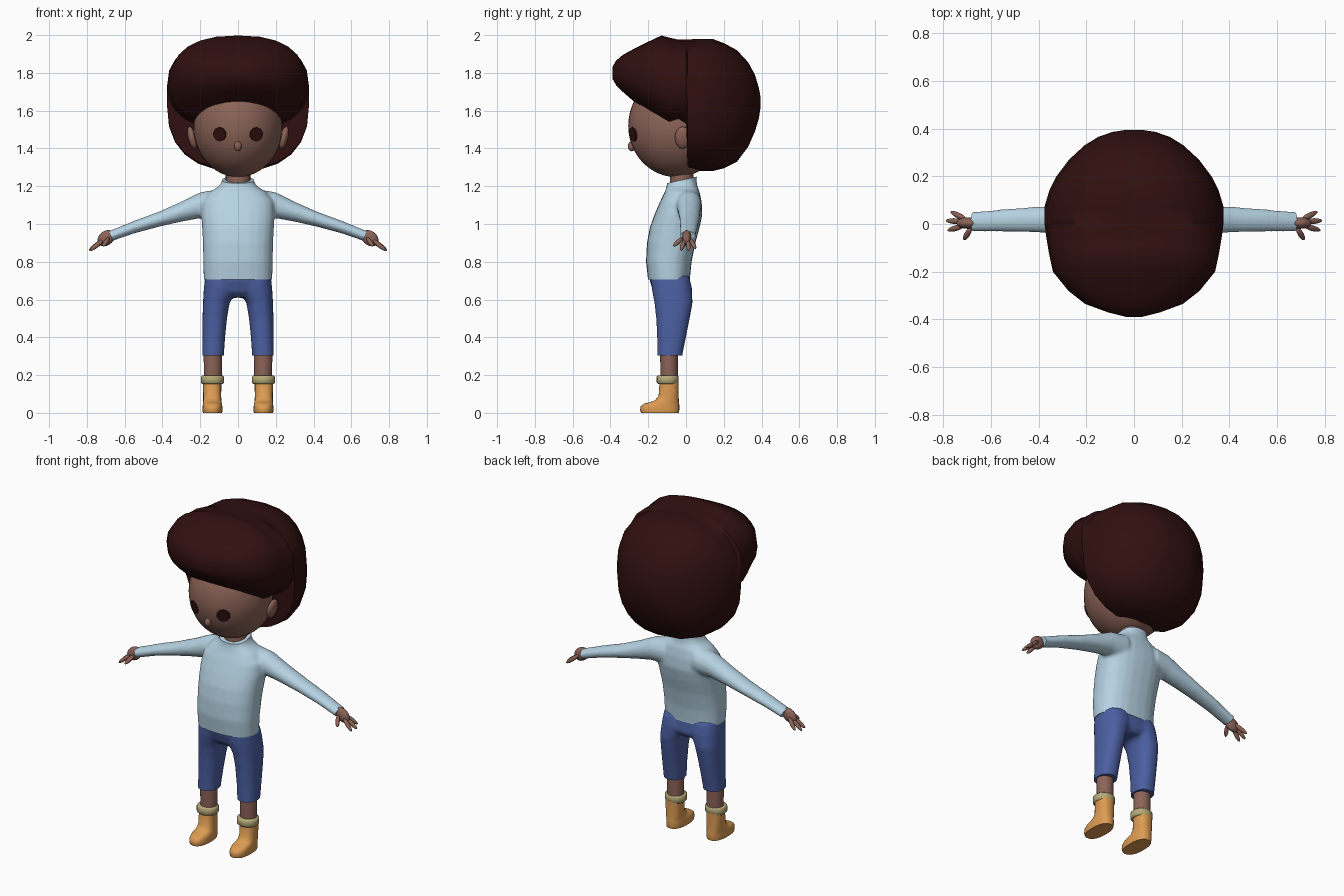
import bpy, bmesh, math
from mathutils import Matrix, Vector

if "Cube" in bpy.data.objects:
    bpy.data.objects.remove(bpy.data.objects["Cube"], do_unlink=True)


def material(name, rgb):
    m = bpy.data.materials.new(name)
    m.use_nodes = True
    m.diffuse_color = (*rgb, 1)
    bsdf = m.node_tree.nodes["Principled BSDF"]
    bsdf.inputs["Base Color"].default_value = (*rgb, 1)
    bsdf.inputs["Roughness"].default_value = 0.8
    return m


SKIN = material("brown skin", (0.26, 0.125, 0.095))
HAIR = material("dark brown hair", (0.03, 0.005, 0.005))
SHIRT = material("light blue cloth", (0.47, 0.65, 0.77))
PANTS = material("denim blue", (0.07, 0.115, 0.36))
BOOT = material("tan leather", (0.72, 0.33, 0.085))
CUFF = material("khaki knit", (0.46, 0.40, 0.19))


def finish(bm, name, mat, mirror=False, angle=45):
    """Turn a bmesh into a smooth shaded object."""
    bmesh.ops.recalc_face_normals(bm, faces=bm.faces)
    me = bpy.data.meshes.new(name)
    bm.to_mesh(me)
    bm.free()
    me.polygons.foreach_set("use_smooth", [True] * len(me.polygons))
    me.set_sharp_from_angle(angle=math.radians(angle))
    me.materials.append(mat)
    ob = bpy.data.objects.new(name, me)
    bpy.context.collection.objects.link(ob)
    if mirror:
        ob.modifiers.new("Mirror", "MIRROR")
    return ob


def loft(bm, axis, rings, n=24, power=2.4, flip=1):
    """Skin rounded rings; each ring is (position, low, high, low, high)."""
    loops = []
    for pos, a0, a1, b0, b1 in rings:
        loop = []
        for i in range(n):
            t = math.tau * i / n
            c, s = math.cos(t), math.sin(t)
            u = math.copysign(abs(c) ** (2 / power), c)
            v = math.copysign(abs(s) ** (2 / power), s)
            a = (a0 + a1) / 2 + u * (a1 - a0) / 2
            b = (b0 + b1) / 2 + v * (b1 - b0) / 2
            p = {"x": (pos, a, b), "y": (a, pos, b), "z": (a, b, pos)}[axis]
            loop.append(bm.verts.new((p[0] * flip, p[1], p[2])))
        loops.append(loop)
    for lo, hi in zip(loops, loops[1:]):
        for i in range(n):
            j = (i + 1) % n
            bm.faces.new((lo[i], lo[j], hi[j], hi[i]))
    bm.faces.new(loops[0])
    bm.faces.new(loops[-1])


def blob(bm, center, radii, direction=(0, 0, 1)):
    """Ellipsoid whose local z follows the direction."""
    turn = Vector(direction).to_track_quat("Z", "Y").to_matrix().to_4x4()
    mat = Matrix.Translation(center) @ turn @ Matrix.Diagonal((*radii, 1))
    bmesh.ops.create_uvsphere(bm, u_segments=20, v_segments=14, radius=1, matrix=mat)


def garment(bm, name, mat, cuts):
    """Fuse overlapping volumes, soften them and trim crisp hems."""
    bmesh.ops.recalc_face_normals(bm, faces=bm.faces)
    ob = finish(bm, name + "_base", mat)
    rm = ob.modifiers.new("Fuse", "REMESH")
    rm.mode = "VOXEL"
    rm.voxel_size = 0.01
    sm = ob.modifiers.new("Soften", "SMOOTH")
    sm.factor, sm.iterations = 0.5, 6
    dg = bpy.context.evaluated_depsgraph_get()
    me = bpy.data.meshes.new_from_object(ob.evaluated_get(dg))
    out = bmesh.new()
    out.from_mesh(me)
    bpy.data.objects.remove(ob, do_unlink=True)
    bpy.data.meshes.remove(me)
    for point, normal in cuts:
        geom = out.verts[:] + out.edges[:] + out.faces[:]
        res = bmesh.ops.bisect_plane(out, geom=geom, plane_co=point,
                                     plane_no=normal, clear_outer=True)
        edges = [e for e in res["geom_cut"] if isinstance(e, bmesh.types.BMEdge)]
        bmesh.ops.edgeloop_fill(out, edges=edges)
    return finish(out, name, mat)


# Sweater: torso and both sleeves fused together
bm = bmesh.new()
torso = [(.66, .178, -.197, .02), (.72, .182, -.203, .022), (.8, .184, -.212, .03),
         (.9, .186, -.207, .05), (.98, .19, -.192, .072), (1.05, .195, -.167, .087),
         (1.12, .19, -.137, .083), (1.17, .15, -.112, .072), (1.2, .1, -.102, .06),
         (1.23, .083, -.102, .056), (1.29, .09, -.11, .062)]
loft(bm, "z", [(z, -w, w, f, b) for z, w, f, b in torso])
sleeve = [(.1, -.06, .085, 1.03, 1.185), (.2, -.05, .082, 1.03, 1.168),
          (.3, -.042, .077, 1.012, 1.118), (.42, -.035, .072, .985, 1.065),
          (.55, -.032, .062, .95, 1.017), (.66, -.032, .052, .912, .972),
          (.73, -.032, .05, .885, .945)]
for side in (-1, 1):
    loft(bm, "x", sleeve, power=2, flip=side)
garment(bm, "sweater", SHIRT, [((0, 0, .705), (0, 0, -1)),
                               ((0, 0, 1.238), (0, -.22, 1)),
                               ((.675, 0, .94), (.9, 0, -.4)),
                               ((-.675, 0, .94), (-.9, 0, -.4))])

# Cropped trousers: hips and both legs fused together
bm = bmesh.new()
loft(bm, "z", [(.61, -.09, .09, -.14, .01), (.64, -.16, .16, -.172, .028),
               (.7, -.178, .178, -.192, .02), (.75, -.17, .17, -.188, .015)])
leg = [(.25, .075, .19, -.152, -.026), (.3, .075, .19, -.152, -.02),
       (.4, .068, .189, -.153, 0), (.5, .058, .188, -.158, .02),
       (.58, .045, .186, -.167, .035), (.66, .005, .181, -.182, .032),
       (.72, .01, .174, -.185, .018)]
for side in (-1, 1):
    loft(bm, "z", leg, power=2.3, flip=side)
garment(bm, "trousers", PANTS, [((0, 0, .305), (0, 0, -1))])

# Lower legs, boot cuffs and boots
bm = bmesh.new()
loft(bm, "z", [(.17, .086, .18, -.135, -.043), (.32, .084, .182, -.137, -.043)], power=2)
finish(bm, "lower_legs", SKIN, mirror=True)

bm = bmesh.new()
loft(bm, "z", [(.154, .08, .19, -.149, -.044), (.16, .074, .196, -.155, -.039),
               (.192, .074, .196, -.155, -.039), (.198, .08, .19, -.149, -.044)], power=2.1)
finish(bm, "boot_cuffs", CUFF, mirror=True, angle=60)

bm = bmesh.new()
loft(bm, "z", [(0, .084, .186, -.238, -.038), (.015, .082, .188, -.243, -.035),
               (.035, .083, .187, -.24, -.035), (.049, .085, .186, -.222, -.036),
               (.056, .087, .185, -.195, -.037), (.066, .088, .184, -.165, -.038),
               (.09, .089, .184, -.145, -.039), (.165, .088, .186, -.14, -.039)])
finish(bm, "boots", BOOT, mirror=True, angle=60)

# Hands: palm, three fingers and a thumb
bm = bmesh.new()
blob(bm, (.698, .004, .925), (.024, .038, .05), (.8, 0, -.6))
digits = [((.705, .02, .922), (.765, .05, .872)), ((.715, .01, .915), (.785, .014, .862)),
          ((.715, -.008, .915), (.778, -.026, .862)), ((.685, -.02, .925), (.712, -.064, .885))]
for root, tip in digits:
    root, tip = Vector(root), Vector(tip)
    blob(bm, (root + tip) / 2, (.012, .012, (tip - root).length / 2 + .004), tip - root)
finish(bm, "hands", SKIN, mirror=True)

# Head, neck, ears and nose
HEAD = Vector((0, -.05, 1.52))
SIZE = Vector((.236, .256, .272))
bm = bmesh.new()
bmesh.ops.create_uvsphere(bm, u_segments=40, v_segments=24, radius=1,
                          matrix=Matrix.Translation(HEAD) @ Matrix.Diagonal((*SIZE, 1)))
finish(bm, "head", SKIN)

bm = bmesh.new()
loft(bm, "z", [(1.18, -.065, .065, -.085, .04), (1.32, -.065, .065, -.085, .04)], power=2)
finish(bm, "neck", SKIN)

bm = bmesh.new()
blob(bm, (.243, -.018, 1.457), (.04, .022, .06), (.25, 0, 1))
finish(bm, "ears", SKIN, mirror=True)

bm = bmesh.new()
blob(bm, (0, -.288, 1.412), (.019, .02, .027))
finish(bm, "nose", SKIN)

# Eyes: thin discs lying on the face
ex, ez = .097, 1.475
depth = math.sqrt(1 - (ex / SIZE.x) ** 2 - ((ez - HEAD.z) / SIZE.z) ** 2)
spot = Vector((ex, HEAD.y - SIZE.y * depth, ez))
normal = Vector([(spot[i] - HEAD[i]) / SIZE[i] ** 2 for i in range(3)]).normalized()
bm = bmesh.new()
bmesh.ops.create_cone(bm, cap_ends=True, segments=10, radius1=.038, radius2=.038, depth=.009,
                      matrix=Matrix.Translation(spot)
                      @ normal.to_track_quat("Z", "Y").to_matrix().to_4x4())
finish(bm, "eyes", HAIR, mirror=True)

# Hair: slices from the fringe to the back (depth, half width, bottom, top)
slices = [(-.39, .03, 1.77, 1.83), (-.37, .11, 1.735, 1.865), (-.335, .205, 1.70, 1.895),
          (-.28, .275, 1.652, 1.925), (-.2, .34, 1.59, 1.965), (-.13, .355, 1.53, 1.998),
          (-.09, .362, 1.50, 1.987), (-.04, .37, 1.52, 1.976), (0, .375, 1.495, 1.976),
          (.008, .376, 1.29, 1.977), (.07, .376, 1.28, 1.98), (.14, .355, 1.28, 1.98),
          (.2, .325, 1.295, 1.958), (.27, .272, 1.33, 1.92), (.33, .207, 1.41, 1.855),
          (.365, .15, 1.49, 1.79), (.386, .09, 1.56, 1.72), (.395, .03, 1.62, 1.67)]
bm = bmesh.new()
loft(bm, "y", [(y, -w, w, lo, hi) for y, w, lo, hi in slices], n=24)
finish(bm, "hair", HAIR, angle=50)
